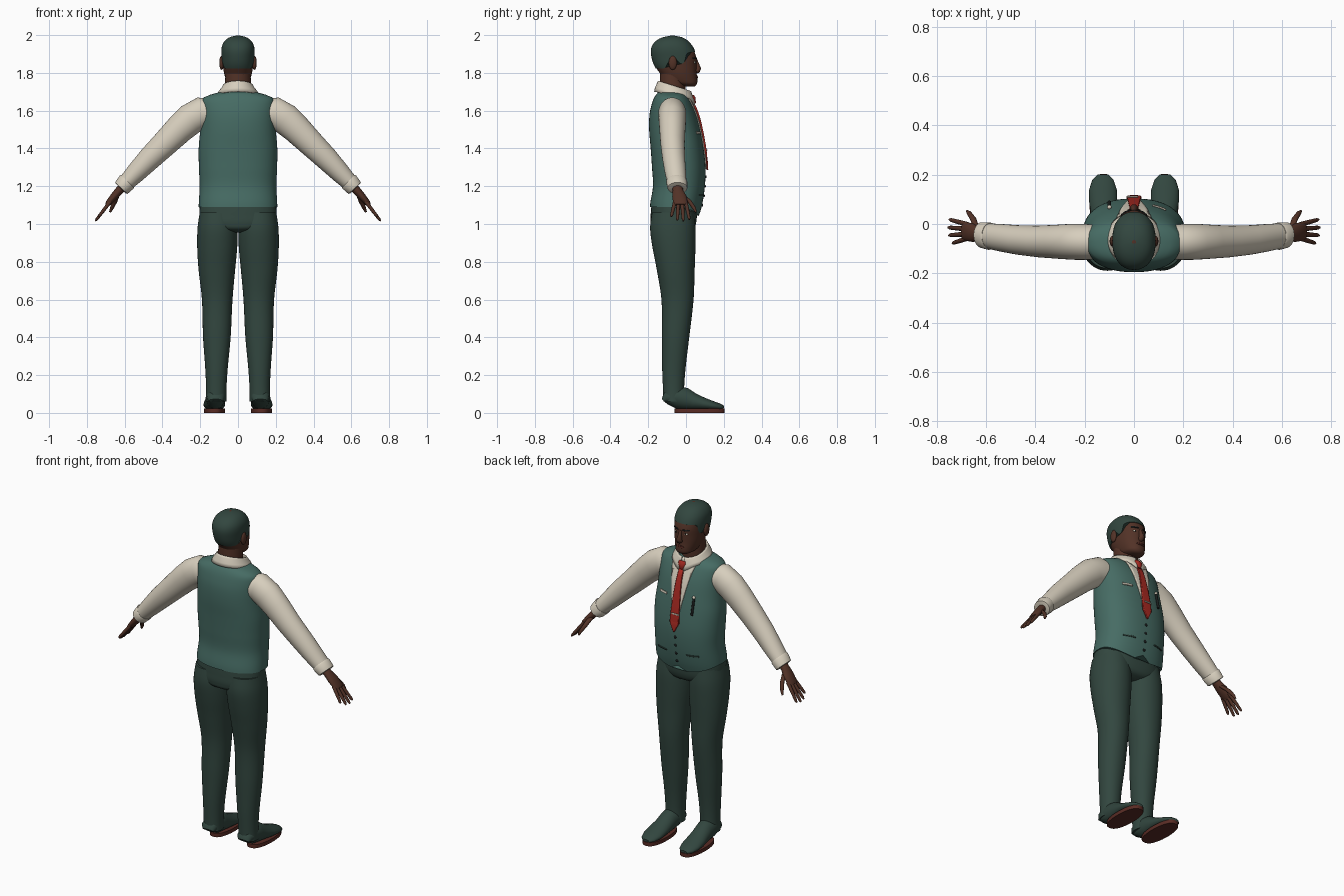
import bpy, bmesh
from math import sin, cos, pi, radians
from mathutils import Vector

if "Cube" in bpy.data.objects:
    bpy.data.objects.remove(bpy.data.objects["Cube"])


def material(name, r, g, b):
    m = bpy.data.materials.new(name)
    m.use_nodes = True
    m.diffuse_color = (r, g, b, 1)
    node = m.node_tree.nodes["Principled BSDF"]
    node.inputs["Base Color"].default_value = (r, g, b, 1)
    node.inputs["Roughness"].default_value = 0.8
    return m


VEST = material("vest_green", .062, .15, .128)
DARK = material("dark_green", .032, .062, .05)
SHIRT = material("cream", .68, .62, .51)
SKIN = material("brown_skin", .085, .032, .02)
RED = material("tie_red", .38, .022, .015)
SOLE = material("sole_brown", .1, .025, .018)
BLACK = material("near_black", .01, .012, .012)


def loft(name, mat, rings, closed=True, cap=True, thick=0):
    """Skin a list of point rings into one smooth object."""
    bm = bmesh.new()
    vs = [[bm.verts.new(p) for p in ring] for ring in rings]
    n = len(vs[0])
    for a, b in zip(vs, vs[1:]):
        for i in range(n if closed else n - 1):
            j = (i + 1) % n
            bm.faces.new((a[i], a[j], b[j], b[i]))
    if closed and cap:
        bm.faces.new(vs[0][::-1])
        bm.faces.new(vs[-1])
    bmesh.ops.recalc_face_normals(bm, faces=bm.faces[:])
    me = bpy.data.meshes.new(name)
    bm.to_mesh(me)
    bm.free()
    me.materials.append(mat)
    me.shade_smooth()
    me.set_sharp_from_angle(angle=radians(50))
    ob = bpy.data.objects.new(name, me)
    bpy.context.collection.objects.link(ob)
    if thick:
        mod = ob.modifiers.new("thickness", "SOLIDIFY")
        mod.thickness, mod.offset = thick, 0
    return ob


def sample(rows, z):
    """Smoothly interpolate table rows keyed by their first value."""
    z = min(max(z, rows[0][0]), rows[-1][0])
    k = next(i for i in range(len(rows) - 1) if z <= rows[i + 1][0])

    def slope(i, c):
        a, b = rows[max(i - 1, 0)], rows[min(i + 1, len(rows) - 1)]
        return (b[c] - a[c]) / (b[0] - a[0])
    a, b = rows[k], rows[k + 1]
    h = b[0] - a[0]
    t = (z - a[0]) / h
    return [a[c] * (1 + 2 * t) * (1 - t) ** 2 + b[c] * t * t * (3 - 2 * t)
            + h * t * (1 - t) * (slope(k, c) * (1 - t) - slope(k + 1, c) * t)
            for c in range(1, len(a))]


def body_point(rows, z, ang, power=2, grow=0, cx=0):
    hw, yf, yb = sample(rows, z)[:3]
    mid, c, s = (yf + yb) / 2, cos(ang), sin(ang)
    e = 2 / power
    return (cx + (hw + grow) * abs(c) ** e * (1 if c > 0 else -1),
            mid + ((yf - yb) / 2 + grow) * abs(s) ** e * (1 if s > 0 else -1), z)


def front_y(rows, x, z, power):
    hw, yf, yb = sample(rows, z)
    return (yf + yb) / 2 + (yf - yb) / 2 * max(0, 1 - abs(x / hw) ** power) ** (1 / power)


def shell(name, mat, rows, low, power=2, grow=0, side=0, steps=40, n=48):
    """Body surface from a lower edge, given per angle, to the top row."""
    top, rings = rows[-1][0], []
    for k in range(steps + 1):
        ring = []
        for i in range(n):
            a = 2 * pi * i / n
            z = low(a) + (top - low(a)) * k / steps
            cx = side * sample(rows, z)[3] if side else 0
            ring.append(body_point(rows, z, a, power, grow, cx))
        rings.append(ring)
    return loft(name, mat, rings)


def tube(name, mat, path, wide=(0, 1, 0), n=20):
    """Oval tube: each row is x, y, z, radius along `wide`, other radius."""
    rings, wide = [], Vector(wide)
    for i, p in enumerate(path):
        a, b = path[max(i - 1, 0)], path[min(i + 1, len(path) - 1)]
        nrm = (Vector(b[:3]) - Vector(a[:3])).cross(wide).normalized()
        rings.append([Vector(p[:3]) + wide * p[3] * cos(2 * pi * j / n)
                      + nrm * p[4] * sin(2 * pi * j / n) for j in range(n)])
    return loft(name, mat, rings)


def plate(name, mat, rows, edges, off, power=2.3, thick=.006):
    """Thin panel hugging the front of a body; edges are (z, x0, x1)."""
    rings = []
    for (z0, a0, b0), (z1, a1, b1) in zip(edges, edges[1:]):
        for k in range(9):
            t = k / 8
            z, a, b = z0 + (z1 - z0) * t, a0 + (a1 - a0) * t, b0 + (b1 - b0) * t
            xs = [a + (b - a) * i / 10 for i in range(11)]
            rings.append([(x, front_y(rows, x, z, power) + off, z) for x in xs])
    return loft(name, mat, rings, closed=False, thick=thick)


def ball(name, mat, loc, size):
    rings = [[(loc[0] + size[0] * sin(u) * cos(v), loc[1] + size[1] * sin(u) * sin(v),
               loc[2] + size[2] * cos(u)) for v in [2 * pi * i / 16 for i in range(16)]]
             for u in [.02 + (pi - .04) * k / 10 for k in range(11)]]
    return loft(name, mat, rings)


# Profiles: height, half width, front y, back y (legs add a centre x)
TORSO = [(1.03, .208, .065, -.187), (1.1, .208, .085, -.19), (1.2, .203, .1, -.175),
         (1.3, .207, .103, -.18), (1.4, .208, .093, -.187), (1.5, .2, .075, -.195),
         (1.58, .197, .055, -.193), (1.64, .195, .03, -.18), (1.67, .182, .012, -.168),
         (1.69, .13, -.004, -.155), (1.7, .09, -.02, -.145)]
HEAD = [(1.728, .025, .045, 0), (1.74, .05, .057, -.06), (1.76, .062, .06, -.11),
        (1.8, .074, .056, -.14), (1.84, .08, .055, -.165), (1.88, .083, .054, -.178),
        (1.92, .084, .042, -.182), (1.95, .078, .025, -.172), (1.975, .061, 0, -.148),
        (1.99, .037, -.03, -.115), (1.997, .008, -.065, -.08)]
HIPS = [(.955, .06, 0, -.13), (.97, .14, .035, -.175), (1.0, .2, .052, -.188),
        (1.05, .204, .058, -.187), (1.13, .2, .06, -.18)]
LEG = [(.06, .054, -.01, -.12, .116), (.13, .054, -.01, -.122, .115),
       (.23, .059, -.003, -.126, .114), (.4, .073, .017, -.128, .112),
       (.6, .081, .04, -.13, .11), (.76, .097, .046, -.155, .112),
       (.88, .106, .05, -.178, .11), (.98, .106, .05, -.19, .108), (1.06, .098, .04, -.18, .105)]


# Vest with a pointed front hem
def hem(a):
    s = max(0, sin(a))
    return 1.09 - .05 * s * s + (.03 * max(0, 1 - abs(cos(a)) / .2) if s else 0)


shell("vest", VEST, TORSO, hem, 2.3, n=96)
shell("trouser_hips", DARK, HIPS, lambda a: .955, 2.3)

# Shirt front, tie and vest details
plate("shirt_front", SHIRT, TORSO, [(1.29, -.002, .002), (1.62, -.064, .064), (1.688, -.08, .08)], .003)
plate("tie_blade", RED, TORSO, [(1.285, -.002, .002), (1.34, -.03, .03), (1.64, -.014, .014)], .01, thick=.009)
plate("tie_clip", SHIRT, TORSO, [(1.388, -.03, .016), (1.395, -.03, .016)], .017)
tube("tie_knot", RED, [(0, .036, 1.632, .012, .008), (0, .038, 1.642, .016, .014),
                       (0, .036, 1.668, .025, .015), (0, .03, 1.68, .022, .01)], (1, 0, 0))
plate("breast_handkerchief", SHIRT, TORSO, [(1.478, .075, .13), (1.49, .075, .13)], .004)
for name, s in (("left", 1), ("right", -1)):
    plate(name + "_waist_pocket", DARK, TORSO, [(1.15, s * .065, s * .135), (1.157, s * .065, s * .135)], .002)
for k in range(4):
    z = 1.25 - .05 * k
    ball("vest_button", BLACK, (0, front_y(TORSO, 0, z, 2.3), z), (.008, .006, .008))
y = front_y(TORSO, -.1, 1.45, 2.3) + .004
tube("pen", BLACK, [(-.1, y - .01, 1.5, .007, .007), (-.1, y + .012, 1.4, .007, .007)], (1, 0, 0))
ball("pen_top", SHIRT, (-.1, y - .008, 1.5), (.009, .009, .009))

# Collar, sloping down to two points with a gap at the front
rings = []
for t, rx, ry in ((0, .108, .1), (.35, .1, .096), (.8, .082, .084), (1, .077, .079)):
    ring = []
    for i in range(57):
        a = pi / 2 + .12 + (2 * pi - .24) * i / 56
        f = (1 + sin(a)) / 2
        low = 1.7 - .04 * f - .035 * max(0, sin(a)) ** 8
        ring.append((rx * cos(a), -.065 + ry * sin(a) + .01 * f, low + (1.757 - .055 * f - low) * t))
    rings.append(ring)
loft("shirt_collar", SHIRT, rings, closed=False, thick=.008)

# Neck, head and close-cropped hair
tube("neck", SKIN, [(0, -.07, 1.64, .07, .065), (0, -.07, 1.75, .068, .068), (0, -.065, 1.84, .066, .07)], (1, 0, 0), 32)
shell("head", SKIN, HEAD, lambda a: 1.728, 2.2)
HAIRLINE = [(-1, 1.822), (-.5, 1.828), (-.15, 1.87), (.05, 1.872), (.2, 1.85),
            (.38, 1.857), (.55, 1.9), (1, 1.912)]
shell("hair", DARK, HEAD, lambda a: sample(HAIRLINE, sin(a))[0], 2.2, .004, steps=24, n=96)

# Face
tube("nose", SKIN, [(0, .05, 1.872, .008, .008), (0, .058, 1.845, .01, .012), (0, .066, 1.822, .016, .014),
                    (0, .06, 1.81, .018, .014), (0, .052, 1.803, .01, .008)], (1, 0, 0))
plate("mouth", SOLE, HEAD, [(1.771, -.02, .02), (1.777, -.026, .026), (1.785, -.012, .012)], .001, 2.2)
for name, s in (("left", 1), ("right", -1)):
    x = s * .032
    y = front_y(HEAD, x, 1.855, 2.2)
    ball(name + "_eye", SHIRT, (x, y - .003, 1.855), (.012, .006, .006))
    ball(name + "_pupil", BLACK, (x, y + .001, 1.855), (.005, .004, .005))
    plate(name + "_eyebrow", BLACK, HEAD, [(1.874, s * .014, s * .05), (1.881, s * .016, s * .052)], .002, 2.2)
    ball(name + "_ear", SKIN, (s * .087, -.07, 1.853), (.012, .022, .037))

# Limbs, built once per side
for name, s in (("left", 1), ("right", -1)):
    def part(label, mat, path, **kw):
        tube(name + "_" + label, mat, [(s * p[0], *p[1:]) for p in path], **kw)

    # Sleeve and cuff
    part("sleeve", SHIRT, [(.13, -.073, 1.585, .068, .075), (.195, -.073, 1.588, .073, .084),
                           (.25, -.072, 1.556, .073, .083), (.31, -.072, 1.503, .069, .077),
                           (.39, -.071, 1.423, .064, .069), (.47, -.065, 1.345, .06, .062),
                           (.54, -.056, 1.272, .056, .053), (.605, -.047, 1.205, .05, .042)], n=32)
    part("cuff", SHIRT, [(.585, -.049, 1.226, .053, .047), (.589, -.049, 1.222, .056, .05),
                         (.618, -.045, 1.19, .052, .045), (.62, -.045, 1.188, .045, .038)], n=32)
    # Hand
    part("palm", SKIN, [(.59, -.047, 1.22, .028, .024), (.628, -.043, 1.178, .027, .022),
                        (.655, -.035, 1.147, .038, .02), (.685, -.03, 1.112, .038, .016),
                        (.695, -.03, 1.1, .032, .01)])
    for label, y0, y1, reach in (("little_finger", -.058, -.078, .78), ("ring_finger", -.04, -.046, .96),
                                 ("middle_finger", -.021, -.014, 1), ("index_finger", -.002, .018, .93)):
        part(label, SKIN, [(.675 + .08 * reach * t, y0 + (y1 - y0) * t, 1.12 - .104 * reach * t, r, r)
                           for t, r in ((0, .0105), (.5, .0095), (.9, .008), (1, .004))], n=10)
    part("thumb", SKIN, [(.64, -.02, 1.155, .014, .014), (.652, .018, 1.12, .013, .013),
                         (.668, .042, 1.085, .011, .01), (.678, .052, 1.062, .005, .005)], n=12)
    # Trouser leg
    shell(name + "_trouser_leg", DARK, LEG, lambda a: .06, 2.1, side=s)
    # Shoe, lofted from heel to toe
    part("shoe", DARK, [(.118, -.12, .065, .035, .012), (.118, -.105, .08, .047, .036),
                        (.119, -.05, .083, .052, .06), (.12, -.005, .075, .051, .058),
                        (.122, .04, .06, .053, .045), (.125, .09, .048, .057, .034),
                        (.126, .14, .038, .056, .025), (.126, .18, .031, .043, .018),
                        (.126, .2, .027, .022, .01)], wide=(1, 0, 0), n=24)
    # Sole outline, rounded at both ends
    rim = [(s * (.124 + .056 * abs(cos(a)) ** .75 * (1 if cos(a) > 0 else -1)), .072 + .132 * sin(a))
           for a in [2 * pi * i / 40 for i in range(40)]]
    loft(name + "_sole", SOLE, [[(px, py, z) for px, py in rim] for z in (0, .022)])
